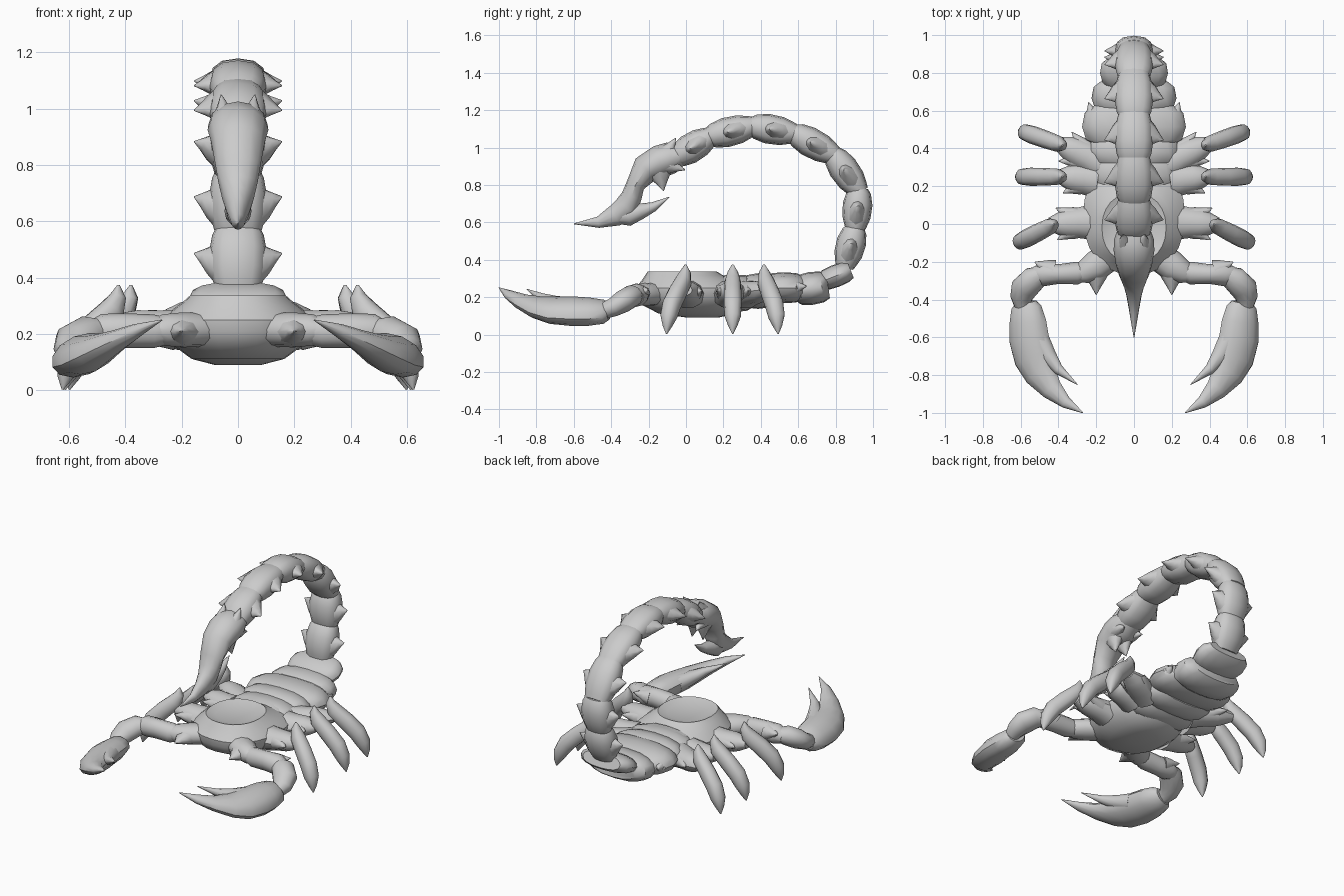
import bpy, bmesh, math
from mathutils import Vector

X, Y, Z = Vector((1, 0, 0)), Vector((0, 1, 0)), Vector((0, 0, 1))


def loft(name, rows, side=X, axis=None, n=12, e=2.0, mirror=False, angle=40):
    """Skin oval rings (x, y, z, half width, half height) along a path."""
    bm = bmesh.new()
    pts = [Vector(r[:3]) for r in rows]
    rings = []
    for i, r in enumerate(rows):
        t = axis or (pts[min(i + 1, len(pts) - 1)] - pts[max(i - 1, 0)]).normalized()
        s = (Vector(side) - t * t.dot(Vector(side))).normalized()
        u = s.cross(t)
        ring = []
        for k in range(n):
            a = 2 * math.pi * k / n
            c, d = math.cos(a), math.sin(a)
            c = math.copysign(abs(c) ** (2 / e), c)
            d = math.copysign(abs(d) ** (2 / e), d)
            ring.append(bm.verts.new(pts[i] + s * c * r[3] + u * d * r[4]))
        rings.append(ring)
    for a, b in zip(rings, rings[1:]):
        for k in range(n):
            j = (k + 1) % n
            bm.faces.new((a[k], a[j], b[j], b[k]))
    bm.faces.new(rings[0])
    bm.faces.new(rings[-1])
    bmesh.ops.recalc_face_normals(bm, faces=bm.faces)
    me = bpy.data.meshes.new(name)
    bm.to_mesh(me)
    bm.free()
    me.polygons.foreach_set("use_smooth", [True] * len(me.polygons))
    me.set_sharp_from_angle(angle=math.radians(angle))
    ob = bpy.data.objects.new(name, me)
    bpy.context.collection.objects.link(ob)
    if mirror:
        ob.modifiers.new("mirror", "MIRROR").use_mirror_merge = False
    return ob


def spike(name, base, tip, w, h, side=Y, mirror=True):
    """Hollow-sided pointed thorn flaring out from base to tip."""
    b, t = Vector(base), Vector(tip)
    rows = [(*b.lerp(t, f), w * s, h * s)
            for f, s in ((0, 1), (.35, .72), (.68, .35))]
    loft(name, rows + [(*t, .002, .002)], side=side, n=8, mirror=mirror, angle=60)


# Carapace with shallow dish on top
loft("carapace", [
    (0, .09, .09, .08, .08), (0, .06, .112, .165, .205), (0, .04, .16, .23, .28),
    (0, .04, .21, .268, .305), (0, .04, .25, .27, .31), (0, .02, .285, .235, .26),
    (0, -.01, .315, .195, .21), (0, -.02, .337, .17, .185), (0, -.02, .317, .12, .12)],
    axis=Z, n=24, e=2.2, angle=40)
# Rear shield running up to the abdomen
loft("carapace_rear", [(0, .17, .22, .2, .07), (0, .22, .235, .19, .085),
                       (0, .33, .24, .16, .075)], n=16, e=2.4)

# Abdomen plates, overlapping toward the tail
plates = [(.18, .36, .235, .215, .225, .10), (.31, .47, .245, .23, .235, .095),
          (.42, .63, .275, .25, .25, .083), (.59, .76, .225, .235, .26, .088),
          (.73, .88, .18, .285, .345, .06)]
for i, (y0, y1, w, z0, z1, h) in enumerate(plates):
    prof = [(0, .74), (.12, .92), (.45, 1), (.8, .95), (1, .75)]
    loft(f"abdomen_plate_{i + 1}",
         [(0, y0 + (y1 - y0) * t, z0 + (z1 - z0) * t, w * s, h * s) for t, s in prof],
         n=16, e=2.4)
spike("abdomen_thorn", (.215, .56, .25), (.24, .645, .26), .045, .05, side=X)

# Tail segments with flared side thorns
joints = [(.85, .37), (.905, .565), (.925, .77), (.79, .96), (.58, 1.075),
          (.355, 1.115), (.13, 1.06), (-.05, .95)]
for i, ((ya, za), (yb, zb)) in enumerate(zip(joints, joints[1:])):
    prof = [(-.06, .62), (.06, .76), (.3, .98), (.65, 1.03), (.93, .85), (1.06, .62)]
    loft(f"tail_segment_{i + 1}",
         [(0, ya + (yb - ya) * t, za + (zb - za) * t, .1 * (.45 + .55 * s), .077 * s)
          for t, s in prof], n=12, e=2.4)
    at = lambda t: (ya + (yb - ya) * t, za + (zb - za) * t)
    d = Vector((0, yb - ya, zb - za))
    spike(f"tail_thorn_{i + 1}", (.06, *at(.45)), (.156, *at(.6)), .08, .055, side=d)

# Stinger, its barbs and crest thorns
loft("stinger", [
    (0, -.01, .965, .08, .05), (0, -.08, .945, .105, .085), (0, -.14, .925, .108, .088),
    (0, -.215, .885, .096, .078), (0, -.27, .80, .08, .05), (0, -.29, .74, .07, .055),
    (0, -.32, .68, .056, .066), (0, -.38, .635, .04, .058),
    (0, -.47, .60, .024, .03), (0, -.60, .592, .002, .002)])
loft("stinger_lower_barb", [
    (0, -.39, .625, .03, .03), (0, -.31, .635, .048, .055), (0, -.24, .66, .045, .042),
    (0, -.17, .685, .03, .025), (0, -.09, .735, .002, .002)])
spike("stinger_upper_barb", (.03, -.15, .90), (.04, -.12, .768), .06, .085, side=X)
spike("stinger_rear_barb", (.05, -.10, .91), (.07, -.005, .88), .05, .05, side=X)
spike("stinger_crest", (.045, -.11, .96), (.06, -.055, 1.05), .045, .05, side=X)

# Arms: shoulder, upper arm, forearm
loft("shoulder", [(.12, -.16, .215, .08, .06), (.2, -.22, .215, .08, .062),
                  (.27, -.26, .215, .06, .055), (.31, -.28, .215, .03, .03)],
     side=Y, mirror=True)
spike("shoulder_thorn", (.2, -.24, .21), (.2, -.375, .21), .075, .055, side=X)
loft("upper_arm", [(.24, -.25, .21, .04, .045), (.3, -.26, .21, .06, .06),
                   (.4, -.265, .212, .052, .062), (.48, -.265, .21, .065, .062),
                   (.53, -.265, .2, .04, .04)], side=Y, mirror=True)
spike("upper_arm_thorn", (.44, -.245, .22), (.525, -.2, .24), .06, .05)
loft("forearm", [(.47, -.26, .21, .04, .04), (.53, -.29, .205, .07, .06),
                 (.58, -.34, .175, .075, .06), (.595, -.39, .145, .06, .05),
                 (.59, -.43, .13, .045, .045)], mirror=True)

# Pincers: hand with fixed finger, plus thumb
tilt = (1, 0, -.4)
loft("pincer_hand", [
    (.575, -.415, .125, .06, .045), (.57, -.44, .122, .085, .06),
    (.562, -.52, .122, .105, .07), (.555, -.61, .125, .113, .072),
    (.53, -.71, .13, .112, .066), (.495, -.79, .145, .092, .055),
    (.435, -.875, .175, .06, .04), (.36, -.945, .212, .032, .025),
    (.27, -1.0, .25, .002, .002)], side=tilt, n=12, mirror=True)
loft("pincer_thumb", [
    (.50, -.62, .145, .06, .055), (.455, -.70, .165, .048, .042),
    (.40, -.77, .195, .028, .026), (.30, -.85, .242, .002, .002)],
    side=tilt, n=10, mirror=True)

# Three pairs of legs: flared hip with thorns, curved tusk-like shin
legs = [("front", (.22, .01), (.42, 0), (.615, -.1)),
        ("middle", (.20, .23), (.375, .25), (.605, .25)),
        ("rear", (.17, .32), (.375, .415), (.59, .49))]
shin = [(.02, .375, .004, .004), (.03, .335, .028, .028), (.14, .285, .043, .047),
        (.45, .225, .047, .052), (.76, .16, .048, .052), (.93, .095, .043, .043),
        (1, .045, .024, .026), (1.04, .003, .003, .003)]
for name, root, knee, foot in legs:
    r, k, f = Vector((*root, .215)), Vector((*knee, .235)), Vector((*foot, .24))
    d = (k - r).normalized()
    s = Z.cross(d).normalized()
    hip = [(0, .095), (.4, .08), (.7, .074), (.9, .06), (1.15, .035)]
    loft(f"{name}_leg_hip", [(*r.lerp(k, t), w, w * .8) for t, w in hip],
         side=s, n=10, mirror=True)
    for j, sg in enumerate((1, -1)):
        b = r.lerp(k, .4) + s * sg * .025
        spike(f"{name}_leg_thorn_{j + 1}", b, r.lerp(k, .95) + s * sg * .085,
              .06, .055, side=s)
    side = Z.cross((f - k).normalized())
    loft(f"{name}_leg_shin",
         [(*(k.lerp(f, t).xy), z, w, h) for t, z, w, h in shin],
         side=side, n=12, e=2.3, mirror=True)
